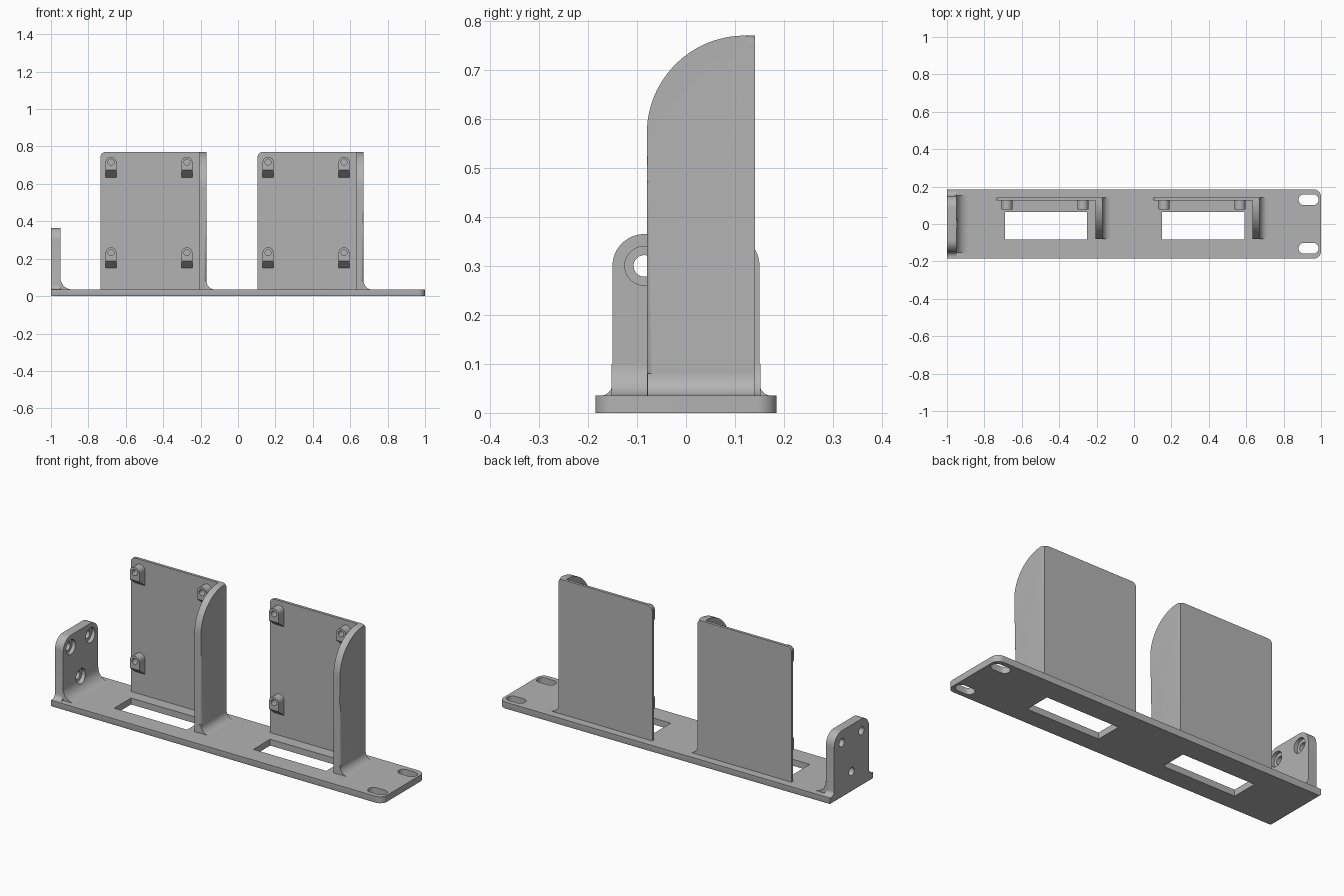
import bpy, bmesh
from math import sin, cos, radians

if "Cube" in bpy.data.objects:
    bpy.data.objects.remove(bpy.data.objects["Cube"], do_unlink=True)

grey = bpy.data.materials.new("plain grey")
grey.use_nodes = True
grey.diffuse_color = (0.45, 0.45, 0.45, 1)
grey.node_tree.nodes["Principled BSDF"].inputs["Base Color"].default_value = grey.diffuse_color

PLATE_TOP = 0.035


def arc(u, v, r, start, end, steps=12):
    """Points along an arc, angles in degrees."""
    angles = [radians(start + (end - start) * i / steps) for i in range(steps + 1)]
    return [(u + r * cos(a), v + r * sin(a)) for a in angles]


def prism(name, outline, axis, low, high, edit=None):
    """Extrude a closed outline along an axis; edit may change the mesh."""
    place = {"x": lambda u, v, w: (w, u, v),
             "y": lambda u, v, w: (u, w, v),
             "z": lambda u, v, w: (u, v, w)}[axis]
    bm = bmesh.new()
    near, far = ([bm.verts.new(place(u, v, w)) for u, v in outline] for w in (low, high))
    bm.faces.new(near)
    bm.faces.new(far)
    n = len(outline)
    for i in range(n):
        j = (i + 1) % n
        bm.faces.new((near[i], near[j], far[j], far[i]))
    if edit:
        edit(bm)
    bmesh.ops.recalc_face_normals(bm, faces=bm.faces)
    mesh = bpy.data.meshes.new(name)
    bm.to_mesh(mesh)
    bm.free()
    mesh.materials.append(grey)
    obj = bpy.data.objects.new(name, mesh)
    bpy.context.collection.objects.link(obj)
    return obj


def cut(obj, cutters):
    """Subtract each cutter, then remove it."""
    for cutter in cutters:
        mod = obj.modifiers.new("cut", "BOOLEAN")
        mod.operation = "DIFFERENCE"
        mod.solver = "EXACT"
        mod.object = cutter
        with bpy.context.temp_override(object=obj, active_object=obj):
            bpy.ops.object.modifier_apply(modifier=mod.name)
        bpy.data.objects.remove(cutter, do_unlink=True)


def circle(u, v, r):
    return arc(u, v, r, 0, 360, 32)[:-1]


def rectangle(u0, u1, v0, v1):
    return [(u0, v0), (u1, v0), (u1, v1), (u0, v1)]


# Base plate with rounded right end, bottom edge lightly chamfered
def chamfer_bottom(bm):
    edges = [e for e in bm.edges if all(v.co.z < 0.001 for v in e.verts)]
    bmesh.ops.bevel(bm, geom=edges, offset=0.005, segments=1, affect="EDGES")


outline = ([(-1, 0.185), (-1, -0.185)] + arc(0.96, -0.145, 0.04, -90, 0)
           + arc(0.96, 0.145, 0.04, 0, 90))
base = prism("base_plate", outline, "z", 0, PLATE_TOP, chamfer_bottom)

# Windows and mounting slots
holes = [prism("window", rectangle(x - 0.69, x - 0.25, -0.082, 0.063), "z", -0.1, 0.1)
         for x in (0, 0.84)]
for y in (-0.13, 0.13):
    slot = arc(0.909, y, 0.029, 90, 270) + arc(0.958, y, 0.029, -90, 90)
    holes.append(prism("slot", slot, "z", -0.1, 0.1))
cut(base, holes)

# End bracket with rounded top, flared foot and inner fillet
outline = ([(-0.175, 0.02)] + arc(-0.175, 0.06, 0.025, -90, 0, 6)
           + arc(-0.085, 0.3, 0.065, 180, 90) + arc(0.085, 0.3, 0.065, 90, 0)
           + arc(0.175, 0.06, 0.025, 180, 270, 6) + [(0.175, 0.02)])
bracket = prism("end_bracket", outline, "x", -1, -0.95)
outline = [(-0.96, 0.02), (-0.885, 0.02)] + arc(-0.885, 0.1, 0.065, 270, 180) + [(-0.96, 0.1)]
fillet = prism("bracket_fillet", outline, "y", -0.152, 0.152)

# Counterbored screw holes
for y, z in ((-0.085, 0.3), (0.085, 0.3), (0, 0.11)):
    cut(bracket, [prism("bore", circle(y, z, 0.022), "x", -1.1, -0.9),
                  prism("counterbore", circle(y, z, 0.04), "x", -0.97, -0.8)])
cut(fillet, [prism("counterbore", circle(0, 0.11, 0.04), "x", -0.97, -0.8)])
parts = [base, bracket, fillet]


# Round the outer front and top edge of a side wall
def round_outer(bm):
    outer = max(v.co.x for v in bm.verts)
    edges = []
    for e in bm.edges:
        mid = (e.verts[0].co + e.verts[1].co) / 2
        if all(v.co.x > outer - 0.001 for v in e.verts) and mid.z > 0.03 and mid.y < 0.14:
            edges.append(e)
    bmesh.ops.bevel(bm, geom=edges, offset=0.022, segments=6, profile=0.5, affect="EDGES")


# Slope the underside of a boss back down to the panel
def slope_underside(bm):
    low = min(v.co.z for v in bm.verts)
    for v in bm.verts:
        if v.co.z < low + 0.001 and v.co.y > 0.12:
            v.co.z -= 0.04


# Two upright holders
for side, x in (("right", 0), ("left", 0.84)):
    # Back panel
    outline = ([(x - 0.735, 0.02), (x - 0.19, 0.02), (x - 0.19, 0.77)]
               + arc(x - 0.71, 0.745, 0.025, 90, 180, 6))
    parts.append(prism(side + "_back_panel", outline, "y", 0.126, 0.141))

    # Side wall with quarter-round top
    outline = ([(0.141, 0.02), (-0.08, 0.02)] + arc(0.12, 0.57, 0.2, 180, 90, 24)
               + [(0.141, 0.77)])
    parts.append(prism(side + "_side_wall", outline, "x", x - 0.207, x - 0.168, round_outer))

    # Foot fillet along the wall
    outline = ([(x - 0.19, 0.02), (x - 0.123, 0.02)]
               + arc(x - 0.123, 0.08, 0.045, 270, 180) + [(x - 0.19, 0.08)])
    parts.append(prism(side + "_wall_fillet", outline, "y", -0.079, 0.141))

    # Hollow screw bosses
    for bx in (x - 0.679, x - 0.273):
        for bz in (0.716, 0.232):
            outline = ([(bx - 0.029, bz - 0.043), (bx + 0.029, bz - 0.043)]
                       + arc(bx, bz, 0.029, 0, 180, 16))
            boss = prism(side + "_screw_boss", outline, "y", 0.078, 0.128, slope_underside)
            cut(boss, [prism("bore", circle(bx, bz, 0.016), "y", 0.05, 0.122)])
            parts.append(boss)

# Smooth shading with sharp edges kept
bpy.ops.object.select_all(action="DESELECT")
for obj in parts:
    obj.select_set(True)
bpy.context.view_layer.objects.active = base
bpy.ops.object.shade_smooth_by_angle(angle=radians(30))
